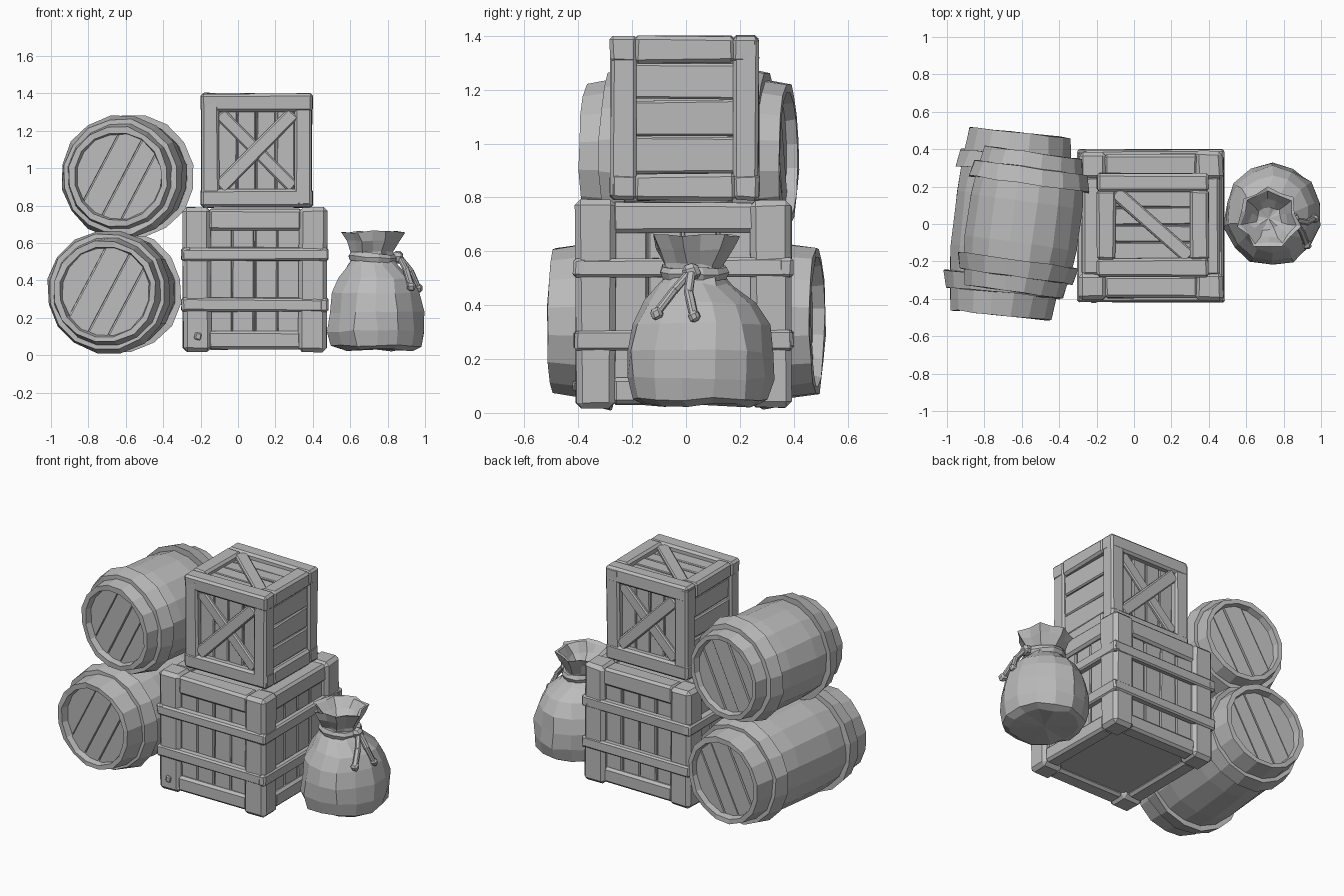
import bpy, bmesh, math, random
from mathutils import Matrix, Vector

if "Cube" in bpy.data.objects:
    bpy.data.objects.remove(bpy.data.objects["Cube"])

random.seed(4)
grey = bpy.data.materials.new("plain grey")
grey.diffuse_color = (0.5, 0.5, 0.5, 1)
grey.use_nodes = True
grey.node_tree.nodes["Principled BSDF"].inputs["Base Color"].default_value = grey.diffuse_color
T = Matrix.Translation


def rot(deg, axis):
    return Matrix.Rotation(math.radians(deg), 4, axis)


def finish(name, bm, matrix):
    bmesh.ops.recalc_face_normals(bm, faces=bm.faces[:])
    mesh = bpy.data.meshes.new(name)
    bm.to_mesh(mesh)
    bm.free()
    mesh.materials.append(grey)
    ob = bpy.data.objects.new(name, mesh)
    ob.matrix_world = matrix
    bpy.context.collection.objects.link(ob)
    return ob


def wobble(verts, amount):
    for v in verts:
        v.co += Vector([random.uniform(-amount, amount) for _ in range(3)])


def board(name, matrix, size, bevel=0.012, rough=0.004):
    """Rough-hewn bevelled plank."""
    bm = bmesh.new()
    bmesh.ops.create_cube(bm, size=1)
    bmesh.ops.scale(bm, vec=size, verts=bm.verts[:])
    wobble(bm.verts, rough)
    if bevel:
        bmesh.ops.bevel(bm, geom=bm.edges[:], offset=bevel, segments=1, affect='EDGES')
    return finish(name, bm, matrix)


def lathe(name, matrix, profile, n, rough=0.0, closed=False, shape=None):
    """Spin (radius, height) points around local z; closed joins last to first."""
    bm = bmesh.new()
    rings = []
    for r, h in profile:
        ring = []
        for j in range(n):
            a = 2 * math.pi * (j + 0.5) / n
            k = shape(j, h) if shape else 1
            ring.append(bm.verts.new((r * k * math.cos(a), r * k * math.sin(a), h)))
        if r > 0:
            wobble(ring, rough)
        rings.append(ring)
    pairs = list(zip(rings, rings[1:])) + ([(rings[-1], rings[0])] if closed else [])
    for a, b in pairs:
        for j in range(n):
            k = (j + 1) % n
            bm.faces.new((a[j], a[k], b[k], b[j]))
    bmesh.ops.remove_doubles(bm, verts=bm.verts[:], dist=1e-5)
    return finish(name, bm, matrix)


def lid_strip(name, matrix, r, u0, u1, depth):
    """One plank of a round barrel lid."""
    bm = bmesh.new()
    us = [u0 + (u1 - u0) * i / 4 for i in range(5)]
    arc = [(u, math.sqrt(max(r * r - u * u, 0.0004))) for u in us]
    pts = arc + [(u, -v) for u, v in reversed(arc)]
    face = bm.faces.new([bm.verts.new((u, v, 0)) for u, v in pts])
    ext = bmesh.ops.extrude_face_region(bm, geom=[face])
    for g in ext["geom"]:
        if isinstance(g, bmesh.types.BMVert):
            g.co.z += depth
    finish(name, bm, matrix)


def barrel(name, centre, yaw, half, r_mid, r_end, hoop_at):
    base = T(centre) @ rot(yaw, 'Z') @ rot(-90, 'X')      # local z runs front to back
    r_in = r_end - 0.03
    outer = [(r_end + (r_mid - r_end) * (1 - t * t), half * t)
             for t in (-1, -0.66, -0.3, 0.3, 0.66, 1)]
    lathe(name + "_staves", base, [(0, -half + 0.05), (r_in - 0.01, -half + 0.05), (r_in, -half)]
          + outer + [(r_in, half), (r_in - 0.01, half - 0.05), (0, half - 0.05)], 16, 0.004)
    for s in (-1, 1):
        z0, z1 = s * (hoop_at - 0.045), s * (hoop_at + 0.045)
        lathe(name + "_hoop", base, [(r_end, z0), (r_mid + 0.02, z0), (r_mid, z1), (r_end - 0.01, z1)],
              16, 0.005, closed=True)
        # lid planks, slightly uneven, running diagonally
        cuts = [-1, -0.45, 0.08, 0.5, 1]
        for i in range(4):
            lid_strip(name + "_lid_plank", base @ T((0, 0, s * (half - 0.05))) @ rot(28, 'Z'),
                      r_in - 0.003, cuts[i] * r_in + 0.004, cuts[i + 1] * r_in - 0.004,
                      s * random.uniform(0.008, 0.02))


def sides(centre, hx, hy):
    """Yield (index, matrix on the side's outer face, half width) for four sides."""
    for k in range(4):
        w, d = (hx, hy) if k % 2 == 0 else (hy, hx)
        yield k, T(centre) @ rot(90 * k, 'Z') @ T((0, -d, 0)), w


# Barrels
barrel("lower_barrel", (-0.66, 0.0, 0.34), -6, 0.49, 0.313, 0.275, 0.325)
barrel("upper_barrel", (-0.59, 0.01, 0.955), -8, 0.375, 0.31, 0.268, 0.25)

# Large crate: core, posts, rails, planks and wrapping bands
c, hx, hy, hz = (0.09, -0.01, 0.405), 0.385, 0.4, 0.385
board("large_crate_core", T(c), (2 * hx - 0.11, 2 * hy - 0.11, 2 * hz - 0.07), 0, 0)
for sx in (-1, 1):
    for sy in (-1, 1):
        board("large_crate_post", T(c) @ T((sx * (hx - 0.075), sy * (hy - 0.075), 0)),
              (0.15, 0.15, 2 * hz), 0.022, 0.006)
for k, m, w in sides(c, hx, hy):
    board("large_crate_top_rail", m @ T((0, 0.075, hz - 0.065)), (2 * w - 0.27, 0.12, 0.115), 0.015)
    board("large_crate_bottom_rail", m @ T((0, 0.065, -hz + 0.06)), (2 * w - 0.27, 0.1, 0.1), 0.015)
    for z in (0.135, -0.135):
        board("large_crate_band", m @ T((0, 0.018, z)), (2 * w + 0.012, 0.05, 0.07), 0.01, 0.005)
    pw = (2 * w - 0.28) / 4
    for i in range(4):
        board("large_crate_plank", m @ T(((i - 1.5) * pw, 0.05, 0)),
              (pw - 0.006, 0.03, 2 * hz - 0.1), 0.006, 0.005)
board("large_crate_nail", T((-0.215, -0.412, 0.10)) @ rot(10, 'Y'), (0.035, 0.02, 0.04), 0.006)

# Small crate: frame, planked sides, crossed braces front and back, one brace on top
c, hx, hy, hz = (0.1, -0.005, 1.095), 0.298, 0.277, 0.305
board("small_crate_core", T(c), (2 * hx - 0.11, 2 * hy - 0.11, 2 * hz - 0.1), 0, 0)
for sx in (-1, 1):
    for sy in (-1, 1):
        board("small_crate_post", T(c) @ T((sx * (hx - 0.05), sy * (hy - 0.05), 0)),
              (0.096, 0.096, 2 * hz - 0.02), 0.012)
for k, m, w in sides(c, hx, hy):
    for s in (-1, 1):
        board("small_crate_rail", m @ T((0, 0.05, s * (hz - 0.05))),
              (2 * w - (0 if k % 2 == 0 else 0.18), 0.1, 0.1), 0.014)
    if k % 2 == 0:
        pw = (2 * w - 0.18) / 4
        for i in range(4):
            board("small_crate_panel_plank", m @ T(((i - 1.5) * pw, 0.052, 0)),
                  (pw - 0.006, 0.02, 0.45), 0.005)
        board("small_crate_brace", m @ T((0, 0.024, 0)) @ rot(-45, 'Y'), (0.56, 0.03, 0.075), 0.008)
        board("small_crate_brace_behind", m @ T((0, 0.034, 0)) @ rot(45, 'Y'), (0.56, 0.026, 0.07), 0.008)
    else:
        for i in range(3):
            board("small_crate_side_plank", m @ T((0, 0.035, (i - 1) * 0.138)),
                  (2 * w - 0.17, 0.03, 0.132), 0.008)
for i in range(4):
    board("small_crate_top_plank", T(c) @ T((0, (i - 1.5) * 0.095, hz - 0.045)), (0.42, 0.09, 0.02), 0.005)
board("small_crate_top_brace", T(c) @ T((0.0, 0, hz - 0.025)) @ rot(-41, 'Z'), (0.53, 0.075, 0.03), 0.008)

# Sack: rounded body, pinched neck and pleated open mouth
sack = [(0, 0.03), (0.2, 0.028), (0.238, 0.05), (0.258, 0.13), (0.255, 0.23), (0.235, 0.33),
        (0.195, 0.41), (0.14, 0.475), (0.1, 0.52), (0.105, 0.55), (0.135, 0.61), (0.158, 0.66),
        (0.14, 0.655), (0.1, 0.6), (0.06, 0.565), (0, 0.555)]


def pleats(j, h):
    return 1 + (0.1 if j % 2 else -0.06) * (1 if h > 0.5 else 0.25)


body = lathe("sack", T((0.74, 0.05, 0)), sack, 14, 0.008, shape=pleats)
for v in body.data.vertices:          # body is a little deeper at the back, neck leans forward
    if v.co.z > 0.45:
        v.co.x -= 0.02
        v.co.y -= 0.02
    else:
        v.co.y *= 1.06

# Rope tied around the neck, with knot and two hanging tails
lathe("sack_rope", T((0.72, 0.03, 0.522)) @ rot(4, 'Y'),
      [(0.09, -0.02), (0.122, -0.024), (0.132, 0), (0.122, 0.024), (0.09, 0.02)], 12, 0.004, closed=True)
board("sack_knot", T((0.855, 0.02, 0.522)) @ rot(20, 'X'), (0.055, 0.065, 0.06), 0.016)
tails = [[(0.86, 0.02, 0.53), (0.9, -0.045, 0.455), (0.925, -0.11, 0.37)],
         [(0.86, 0.02, 0.53), (0.925, 0.01, 0.45), (0.965, 0.03, 0.36)]]
for pts in tails:
    for a, b in zip(pts, pts[1:]):
        a, b = Vector(a), Vector(b)
        turn = (b - a).to_track_quat('Z', 'Y').to_matrix().to_4x4()
        board("sack_rope_tail", T((a + b) / 2) @ turn, (0.032, 0.026, (b - a).length + 0.02), 0.007, 0.002)
    board("sack_tail_knot", T(pts[-1]) @ rot(25, 'X'), (0.042, 0.042, 0.04), 0.01)
